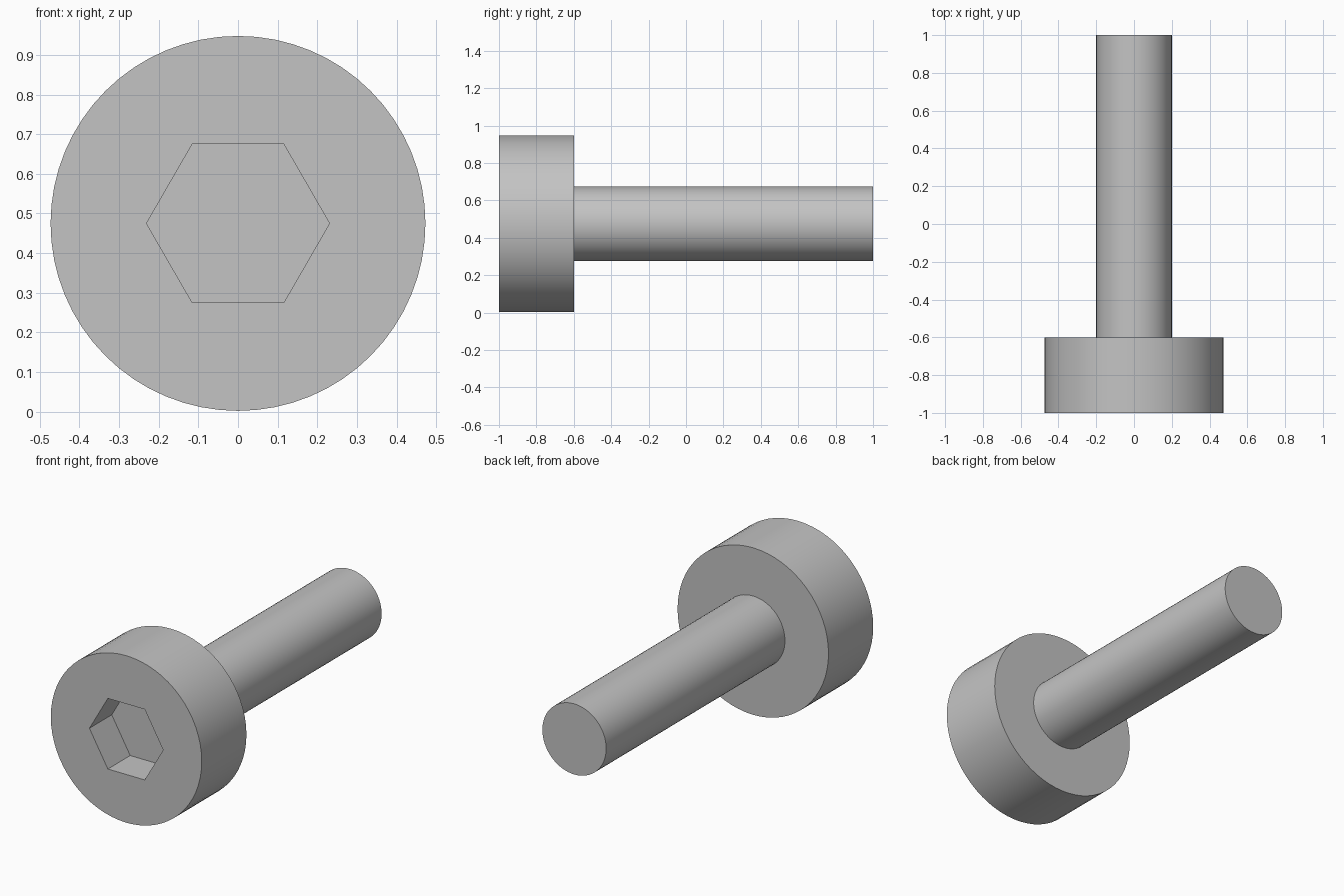
import bpy, bmesh, math

if "Cube" in bpy.data.objects:
    bpy.data.objects.remove(bpy.data.objects["Cube"], do_unlink=True)

AXIS_Z = 0.475      # height of the bolt's axis
SIDES = 64

steel = bpy.data.materials.new("grey steel")
steel.use_nodes = True
colour = (0.55, 0.55, 0.55, 1)
steel.diffuse_color = colour
steel.node_tree.nodes["Principled BSDF"].inputs["Base Color"].default_value = colour


def ring(bm, radius, y, sides):
    """Closed loop of edges around the y axis, with a corner at +x."""
    verts = [bm.verts.new((radius * math.cos(math.tau * i / sides), y,
                           AXIS_Z + radius * math.sin(math.tau * i / sides)))
             for i in range(sides)]
    edges = [bm.edges.new((verts[i - 1], verts[i])) for i in range(sides)]
    return verts, edges


def stack(name, rings):
    """Join (radius, y, sides) rings in order and cap both ends."""
    bm = bmesh.new()
    loops = [ring(bm, *r) for r in rings]
    for (_, a), (_, b) in zip(loops, loops[1:]):
        bmesh.ops.bridge_loops(bm, edges=a + b)
    bm.faces.new(loops[0][0])
    bm.faces.new(loops[-1][0])
    bmesh.ops.recalc_face_normals(bm, faces=bm.faces)
    mesh = bpy.data.meshes.new(name)
    bm.to_mesh(mesh)
    bm.free()
    mesh.materials.append(steel)
    obj = bpy.data.objects.new(name, mesh)
    bpy.context.collection.objects.link(obj)
    bpy.ops.object.select_all(action='DESELECT')
    obj.select_set(True)
    bpy.context.view_layer.objects.active = obj
    bpy.ops.object.shade_smooth_by_angle(angle=math.radians(30))


# Round head with a hexagonal socket: socket floor, socket rim, front, back
HEX = 0.2 / math.cos(math.pi / 6)
HEAD = 0.473
stack("bolt_head", [(HEX, -0.8, 6), (HEX, -1, 6), (HEAD, -1, SIDES), (HEAD, -0.6, SIDES)])

# Plain shank, starting just inside the head
stack("bolt_shank", [(0.2, -0.65, SIDES), (0.2, 1, SIDES)])
